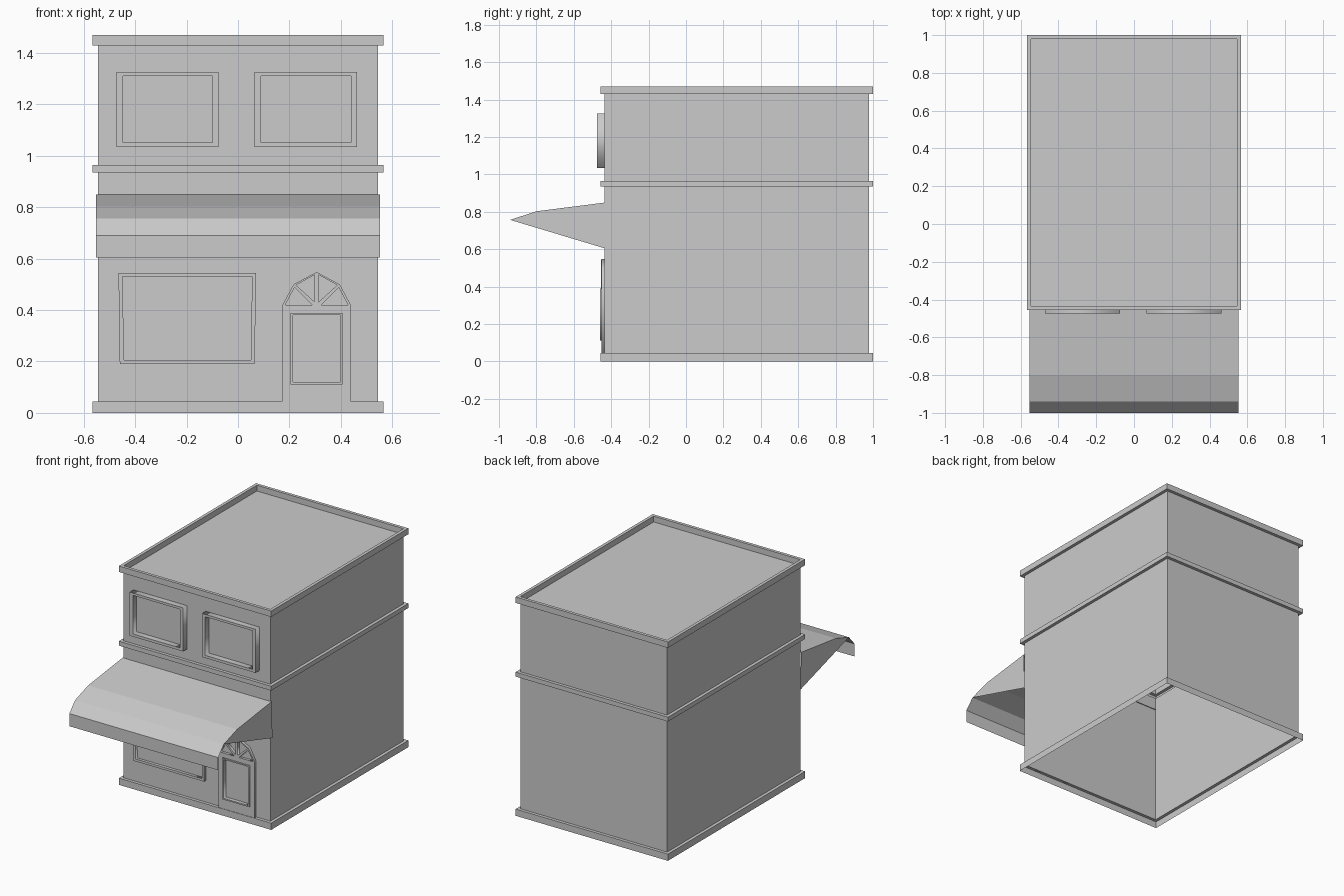
import bpy, bmesh
from math import pi

if "Cube" in bpy.data.objects:
    bpy.data.objects.remove(bpy.data.objects["Cube"])

WALL_Y = -0.435


def mesh_object(name, bm, fix_normals=True):
    if fix_normals:
        bmesh.ops.recalc_face_normals(bm, faces=bm.faces)
    mesh = bpy.data.meshes.new(name)
    bm.to_mesh(mesh)
    bm.free()
    obj = bpy.data.objects.new(name, mesh)
    bpy.context.collection.objects.link(obj)
    return obj


def rect(x0, x1, z0, z1):
    return [(x0, z0), (x1, z0), (x1, z1), (x0, z1)]


def front_panel(name, loops, front_y):
    """Flat outline in x/z with inner loops as holes, standing out from the front wall."""
    curve = bpy.data.curves.new(name, 'CURVE')
    curve.dimensions = '2D'
    curve.fill_mode = 'BOTH'
    curve.extrude = (WALL_Y - front_y) / 2
    for loop in loops:
        spline = curve.splines.new('POLY')
        spline.points.add(len(loop) - 1)
        for point, (x, z) in zip(spline.points, loop):
            point.co = (x, z, 0, 1)
        spline.use_cyclic_u = True
    obj = bpy.data.objects.new(name, curve)
    obj.rotation_euler = (pi / 2, 0, 0)
    obj.location.y = (WALL_Y + front_y) / 2
    bpy.context.collection.objects.link(obj)
    bpy.ops.object.select_all(action='DESELECT')
    obj.select_set(True)
    bpy.context.view_layer.objects.active = obj
    bpy.ops.object.convert(target='MESH')


# Building shell: stacked rings, stepped out at the bands, open below, sunken roof
W, B = 0.0, 0.021   # outward offset of wall and band
steps = [(B, 0), (B, 0.045), (W, 0.045), (W, 0.935), (B, 0.935), (B, 0.965),
         (W, 0.965), (W, 1.43), (B, 1.43), (B, 1.47), (W, 1.47), (W, 1.431)]
bm = bmesh.new()
rings = []
for off, z in steps:
    x, y0, y1 = 0.545 + off, WALL_Y - off, 0.979 + off
    rings.append([bm.verts.new(p) for p in
                  ((-x, y0, z), (x, y0, z), (x, y1, z), (-x, y1, z))])
for low, high in zip(rings, rings[1:]):
    for i in range(4):
        j = (i + 1) % 4
        bm.faces.new((low[i], low[j], high[j], high[i]))
bm.faces.new(rings[-1])
mesh_object("building_shell", bm, False)

# Awning: canopy with drooping front edge and side cheeks
profile = [(-0.43, 0.85), (-0.80, 0.803), (-0.94, 0.757), (-1.0, 0.69), (-1.0, 0.605)]
bm = bmesh.new()
left, right = [[bm.verts.new((x, y, z)) for y, z in profile] for x in (-0.553, 0.553)]
for i in range(len(profile) - 1):
    bm.faces.new((left[i], left[i + 1], right[i + 1], right[i]))
for side, x in ((left, -0.553), (right, 0.553)):
    bm.faces.new(side[:3] + [bm.verts.new((x, -0.425, 0.602))])
mesh_object("awning", bm)

# Upper window frames
for name, x0, x1 in (("upper_window_left", -0.472, -0.075), ("upper_window_right", 0.065, 0.463)):
    front_panel(name, [rect(x0, x1, 1.034, 1.327),
                       rect(x0 + 0.024, x1 - 0.024, 1.052, 1.311)], -0.475)

# Shop window frame, slightly wider at the top
front_panel("shop_window", [[(-0.46, 0.19), (0.065, 0.19), (0.07, 0.545), (-0.465, 0.545)],
                            [(-0.443, 0.206), (0.05, 0.206), (0.055, 0.53), (-0.45, 0.53)]], -0.455)

# Door with arched top, fanlight openings and a recessed panel
CX = 0.306
arch = [(-0.134, 0.045), (0.134, 0.045), (0.134, 0.418), (0.09, 0.5),
        (0, 0.548), (-0.09, 0.5), (-0.134, 0.418)]
lights = []
for s in (-1, 1):
    lights += [[(s * 0.122, 0.42), (s * 0.086, 0.488), (s * 0.018, 0.42)],
               [(s * 0.08, 0.497), (s * 0.008, 0.537), (s * 0.008, 0.432)]]
shapes = [[(CX + x, z) for x, z in loop] for loop in [arch] + lights]
opening = rect(0.214, 0.398, 0.12, 0.38)
front_panel("door", shapes + [opening], -0.453)

# Door panel trim
front_panel("door_panel_trim", [rect(0.205, 0.407, 0.111, 0.389), opening], -0.46)
